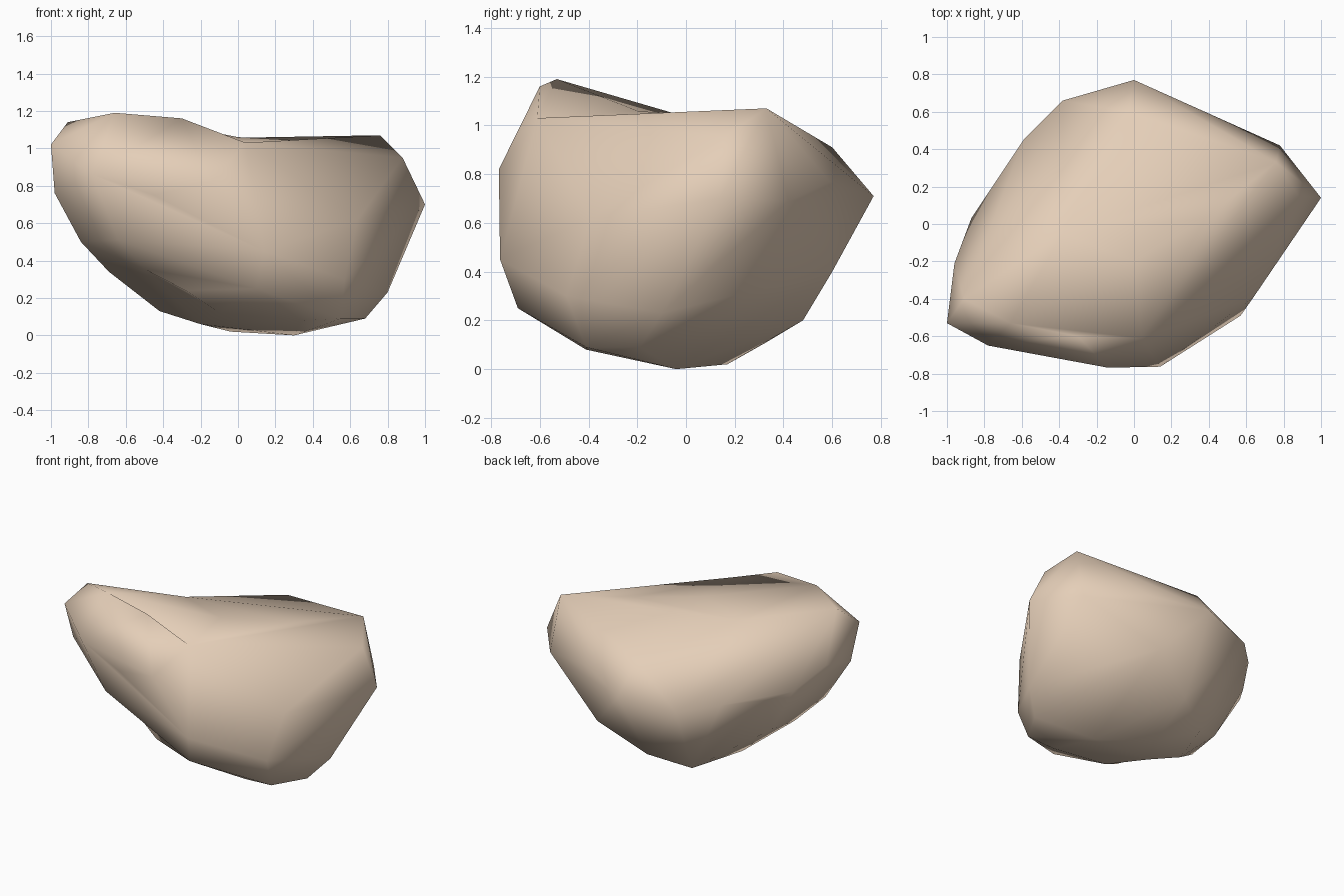
import bpy, bmesh

# Characteristic corners of the stone
corners = [
    # upper rim
    (-0.66, -0.53, 1.19), (-0.3, -0.6, 1.16), (-1, -0.53, 1.02), (-0.91, -0.4, 1.14),
    (0.76, 0.33, 1.07), (0.88, 0.15, 0.95), (0.36, 0.46, 0.95), (-0.03, 0.6, 0.91),
    # back
    (0.78, 0.42, 0.69), (0.37, 0.59, 0.77), (0, 0.77, 0.71), (1, 0.14, 0.7),
    (-0.38, 0.66, 0.66), (-0.59, 0.45, 0.685), (-0.77, 0.18, 0.67), (-0.87, 0.03, 0.7),
    (-0.96, -0.21, 0.82), (0.28, 0.6, 0.4),
    # front
    (-0.78, -0.65, 0.86), (-0.45, -0.7, 0.75), (-0.14, -0.768, 0.82), (0.14, -0.763, 0.45),
    (0.1, -0.69, 0.25), (0.57, -0.49, 0.3), (0.64, -0.39, 0.62), (-0.64, -0.58, 0.51),
    # underside
    (0.55, -0.41, 0.09), (0.34, -0.41, 0.08), (0.68, -0.19, 0.09), (0.8, -0.1, 0.23),
    (0.3, -0.04, 0), (-0.04, 0.17, 0.02), (-0.28, 0.33, 0.11), (-0.03, 0.48, 0.2),
    (-0.2, -0.1, 0.06), (-0.1, -0.4, 0.12), (-0.42, -0.035, 0.13), (-0.69, -0.24, 0.34),
    (-0.68, 0, 0.37), (-0.84, -0.375, 0.5), (-0.98, -0.46, 0.76), (-0.28, -0.52, 0.24),
]
# Shallow hollows: x, y, height while hulling, final height
hollows = [(0.38, 0.03, 1.16, 1.04), (0, -0.2, 1.2, 1.06), (0.04, -0.61, 1.14, 1.03),
           (-0.38, -0.05, 1.2, 1.05), (-0.5, -0.45, 0.27, 0.355)]

bm = bmesh.new()
for c in corners:
    bm.verts.new(c)
dips = [(bm.verts.new((x, y, h)), z) for x, y, h, z in hollows]
bmesh.ops.convex_hull(bm, input=bm.verts[:])
for v, z in dips:
    v.co.z = z
loose = [v for v in bm.verts if not v.link_faces]
bmesh.ops.delete(bm, geom=loose, context='VERTS')
bmesh.ops.recalc_face_normals(bm, faces=bm.faces[:])
for f in bm.faces:
    f.smooth = True

# Stone
mesh = bpy.data.meshes.new("stone")
bm.to_mesh(mesh)
bm.free()
stone = bpy.data.objects.new("stone", mesh)
bpy.context.collection.objects.link(stone)
mat = bpy.data.materials.new("tan_stone")
mat.diffuse_color = (0.78, 0.62, 0.48, 1)
mesh.materials.append(mat)
